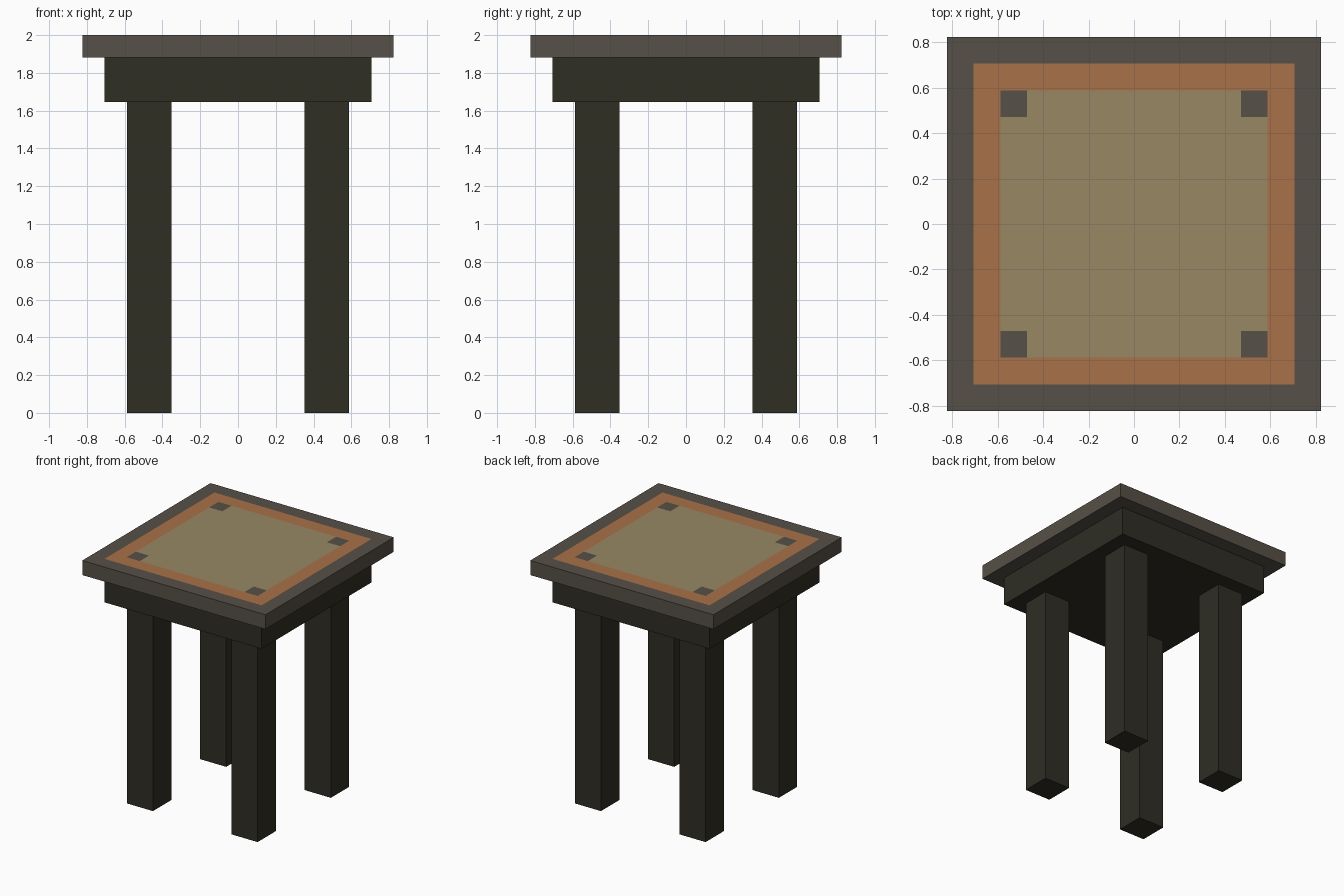
import bpy, bmesh
from mathutils import Matrix, Vector

if "Cube" in bpy.data.objects:
    bpy.data.objects.remove(bpy.data.objects["Cube"])

U = 2 / 17  # modular unit: the stool is 17 units tall


def material(name, rgb):
    lin = [((c / 255 + 0.055) / 1.055) ** 2.4 for c in rgb]
    m = bpy.data.materials.new(name)
    m.diffuse_color = (*lin, 1)
    m.use_nodes = True
    m.node_tree.nodes["Principled BSDF"].inputs["Base Color"].default_value = m.diffuse_color
    return m


rim_grey = material("grey brown wood", (86, 80, 71))
dark_wood = material("dark wood", (47, 46, 36))
orange = material("orange border", (168, 113, 73))
tan = material("tan cushion", (152, 137, 100))


def box(name, lo, hi, mats, paint=None):
    """Box from corner lo to corner hi in units; paint cuts and colours it."""
    lo, hi = Vector(lo) * U, Vector(hi) * U
    bm = bmesh.new()
    bmesh.ops.create_cube(bm, size=1, matrix=Matrix.Translation((lo + hi) / 2)
                          @ Matrix.Diagonal((*(hi - lo), 1)))
    if paint:
        paint(bm)
    me = bpy.data.meshes.new(name)
    bm.to_mesh(me)
    bm.free()
    for m in mats:
        me.materials.append(m)
    ob = bpy.data.objects.new(name, me)
    bpy.context.collection.objects.link(ob)
    return ob


def paint_top(bm):
    # cut the slab along the painted borders
    for axis in (Vector((1, 0, 0)), Vector((0, 1, 0))):
        for k in (-6, -5, -4, 4, 5, 6):
            geom = bm.verts[:] + bm.edges[:] + bm.faces[:]
            bmesh.ops.bisect_plane(bm, geom=geom, plane_co=axis * k * U,
                                   plane_no=axis)
    # colour the upper faces by ring, with dark studs in the corners
    for f in bm.faces:
        if f.normal.z < 0.5:
            continue
        c = f.calc_center_median() / U
        far, near = max(abs(c.x), abs(c.y)), min(abs(c.x), abs(c.y))
        if far > 6 or (far < 5 and near > 4):
            f.material_index = 0
        else:
            f.material_index = 1 if far > 5 else 2


# Seat slab and the apron block beneath it
box("seat_top", (-7, -7, 16), (7, 7, 17), [rim_grey, orange, tan], paint_top)
box("apron", (-6, -6, 14), (6, 6, 16), [dark_wood])

# Four legs
for sx, side in ((-1, "left"), (1, "right")):
    for sy, end in ((-1, "front"), (1, "back")):
        box(f"{end}_{side}_leg", (sx * 4 - 1, sy * 4 - 1, 0),
            (sx * 4 + 1, sy * 4 + 1, 14), [dark_wood])
